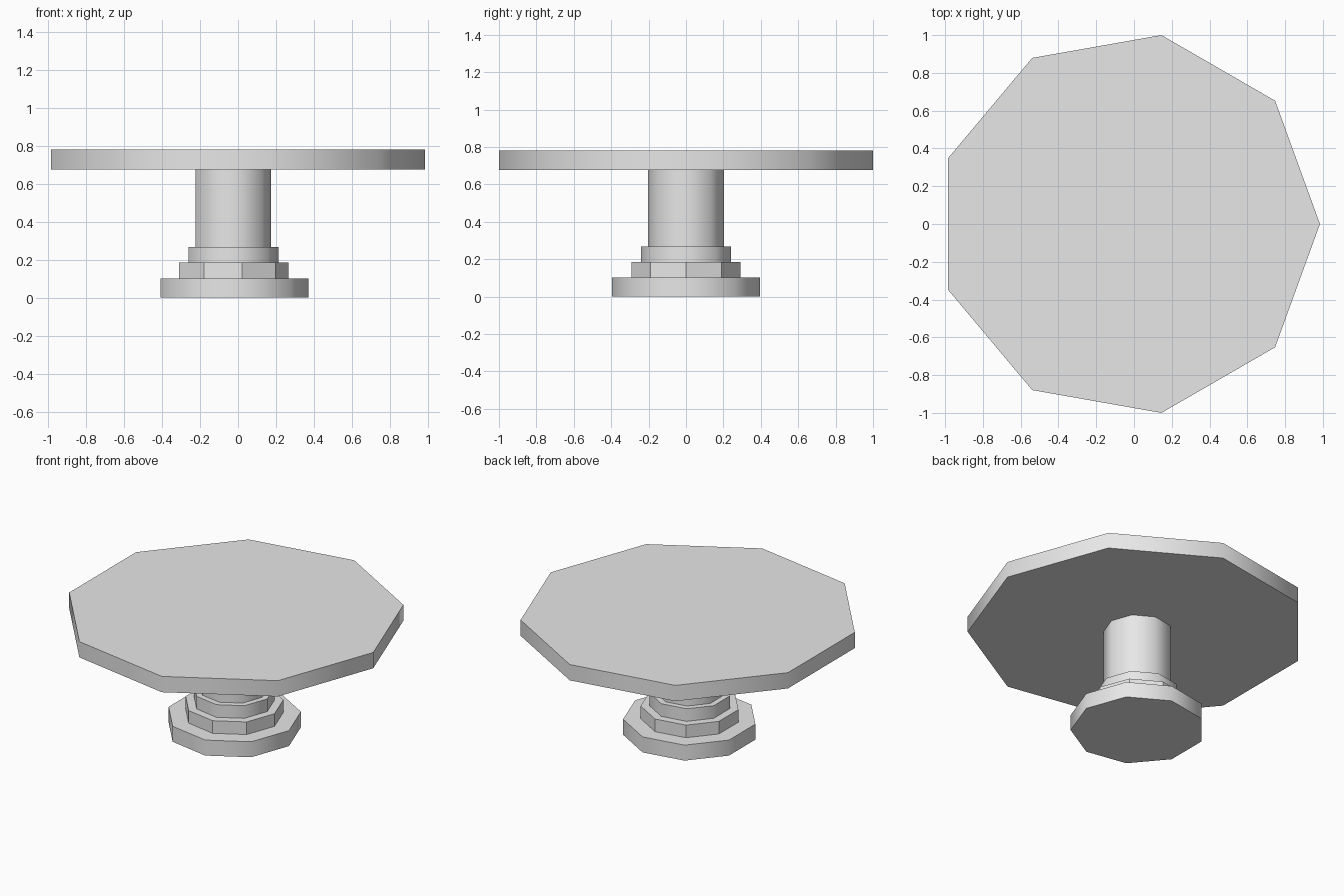
import bpy
import math

cube = bpy.data.objects.get("Cube")
if cube:
    bpy.data.objects.remove(cube, do_unlink=True)

SIDES = 9
CENTRE_X = -0.031

grey = bpy.data.materials.new("light_grey")
grey.use_nodes = True
grey.diffuse_color = (0.8, 0.8, 0.8, 1)
grey.node_tree.nodes["Principled BSDF"].inputs["Base Color"].default_value = (0.8, 0.8, 0.8, 1)


def disc(name, radius, bottom, top, smooth=True):
    """Nine-sided prism with one corner pointing along +x."""
    bpy.ops.mesh.primitive_cylinder_add(
        vertices=SIDES, radius=radius, depth=top - bottom,
        location=(CENTRE_X, 0, (bottom + top) / 2))
    obj = bpy.context.object
    obj.name = name
    # The primitive starts with a corner on +y
    obj.rotation_euler.z = -math.pi / 2
    bpy.ops.object.transform_apply(location=False, rotation=True, scale=False)
    obj.data.materials.append(grey)
    if smooth:
        bpy.ops.object.shade_smooth_by_angle(angle=math.radians(60))
    return obj


# Stepped foot
disc("base", 0.402, 0.0, 0.102)
disc("base_ring", 0.297, 0.102, 0.185, smooth=False)
disc("collar", 0.244, 0.185, 0.268)

# Pedestal and top
disc("column", 0.206, 0.268, 0.676)
disc("table_top", 1.0154, 0.676, 0.78)
